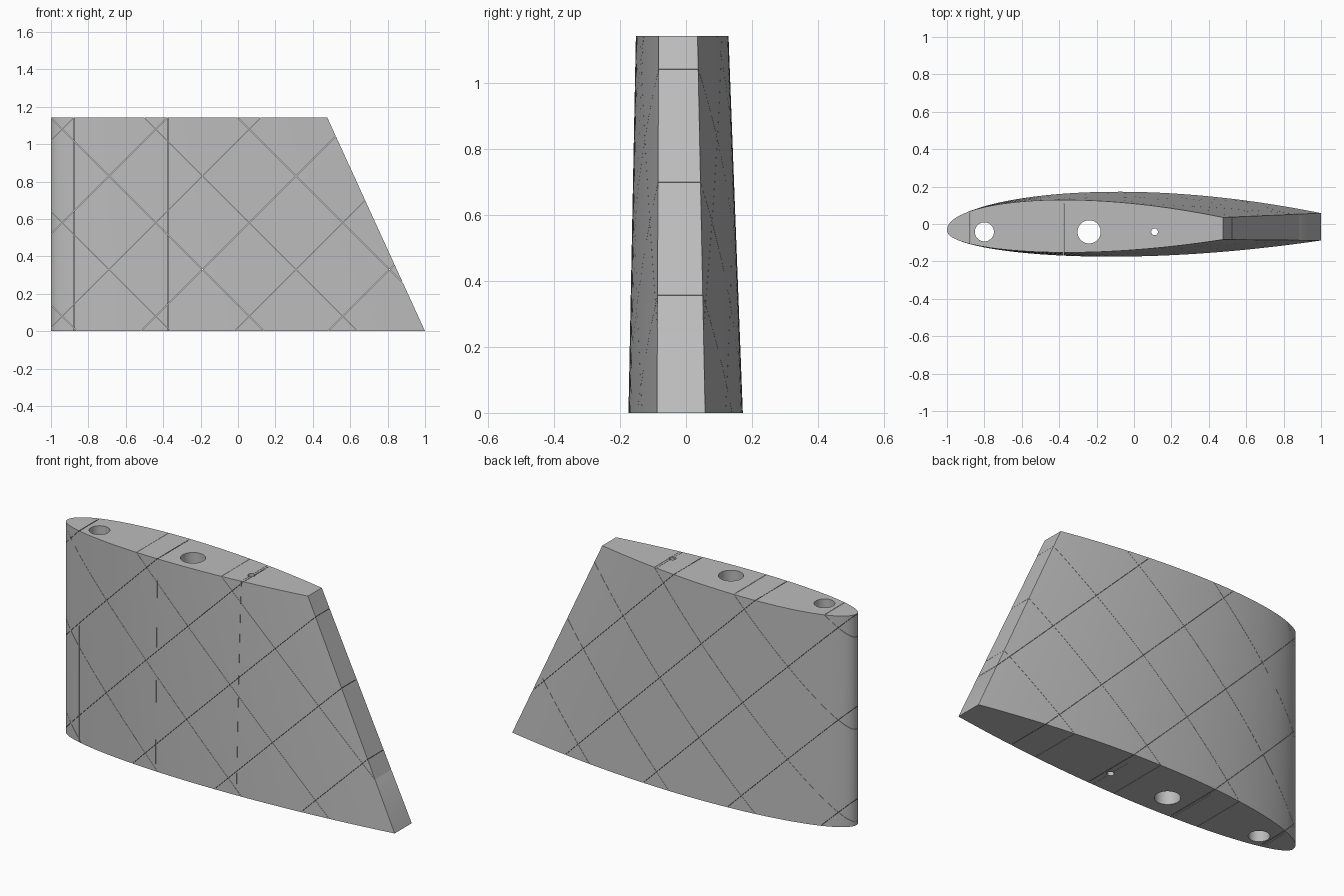
import bpy, math
from mathutils import Matrix, Vector

cube = bpy.data.objects.get("Cube")
if cube:
    bpy.data.objects.remove(cube, do_unlink=True)

HEIGHT = 1.143
NOSE_Y = -0.035
STEPS = 56
SLIT = 0.0012

grey = bpy.data.materials.new("light_grey")
grey.use_nodes = True
grey.diffuse_color = (0.5, 0.5, 0.5, 1)
grey.node_tree.nodes["Principled BSDF"].inputs["Base Color"].default_value = (0.5, 0.5, 0.5, 1)


def curve(*samples):
    """Aerofoil side a*sqrt(t) + b*t + c*t^2 through three (t, offset) samples."""
    rows = Matrix([(math.sqrt(t), t, t * t) for t, _ in samples])
    a, b, c = rows.inverted() @ Vector([y for _, y in samples])
    return lambda t: NOSE_Y + a * math.sqrt(t) + b * t + c * t * t


def section(chord, z, back, front):
    """Closed outline running along the back side, then the front side to the nose."""
    ts = [(1 - math.cos(math.pi / 2 * i / STEPS)) for i in range(STEPS + 1)]
    ring = [(-1 + chord * t, back(t), z) for t in ts]
    return ring + [(-1 + chord * t, front(t), z) for t in reversed(ts[1:])]


# Tapered wing panel lofted between root and tip
root = section(2.0, 0, curve((0.1, 0.13), (0.425, 0.207), (1, 0.093)),
               curve((0.1, -0.09), (0.31, -0.134), (1, -0.053)))
tip = section(1.477, HEIGHT, curve((0.135, 0.125), (0.427, 0.164), (1, 0.07)),
              curve((0.135, -0.087), (0.41, -0.117), (1, -0.048)))
n = len(root)
faces = [(i, i + n, (i + 1) % n + n, (i + 1) % n) for i in range(n)]
faces += [tuple(range(n)), tuple(reversed(range(n, 2 * n)))]
mesh = bpy.data.meshes.new("wing_panel")
mesh.from_pydata(root + tip, [], faces)
mesh.materials.append(grey)
wing = bpy.data.objects.new("wing_panel", mesh)
bpy.context.collection.objects.link(wing)
bpy.context.view_layer.objects.active = wing
wing.select_set(True)
bpy.ops.object.mode_set(mode="EDIT")
bpy.ops.mesh.select_all(action="SELECT")
bpy.ops.mesh.normals_make_consistent(inside=False)
bpy.ops.object.mode_set(mode="OBJECT")


def cut(cutter):
    """Subtract the cutter from the wing and discard it."""
    cutter.hide_render = True
    mod = wing.modifiers.new("cut", "BOOLEAN")
    mod.operation = "DIFFERENCE"
    mod.solver = "EXACT"
    mod.object = cutter
    bpy.ops.object.select_all(action="DESELECT")
    bpy.context.view_layer.objects.active = wing
    wing.select_set(True)
    bpy.ops.object.modifier_apply(modifier=mod.name)
    bpy.data.objects.remove(cutter, do_unlink=True)


def slab(location, size, tilt=0):
    bpy.ops.mesh.primitive_cube_add(size=1, location=location, rotation=(0, tilt, 0))
    bpy.context.object.scale = size
    cut(bpy.context.object)


# Spar tube holes
for x, radius in ((-0.8, 0.051), (-0.24, 0.062), (0.11, 0.018)):
    bpy.ops.mesh.primitive_cylinder_add(vertices=48, radius=radius, depth=3,
                                        location=(x, -0.042, HEIGHT / 2))
    cut(bpy.context.object)

# Upright slits opening at the front skin
for x, y_end in ((-0.875, 0.06), (-0.375, 0.11), (0.11, 0.085)):
    slab((x, y_end - 0.5, HEIGHT / 2), (SLIT, 1, 3))

# Crossed diagonal slits
for i in range(5):
    slab((-0.86 + 0.5 * i, 0, 0), (SLIT, 1, 6), -math.pi / 4)
for i in range(6):
    slab((0.48 - 0.5 * i, 0, 0), (SLIT, 1, 6), math.pi / 4)

bpy.ops.object.select_all(action="DESELECT")
wing.select_set(True)
bpy.context.view_layer.objects.active = wing
bpy.ops.object.shade_smooth_by_angle(angle=math.radians(30))
